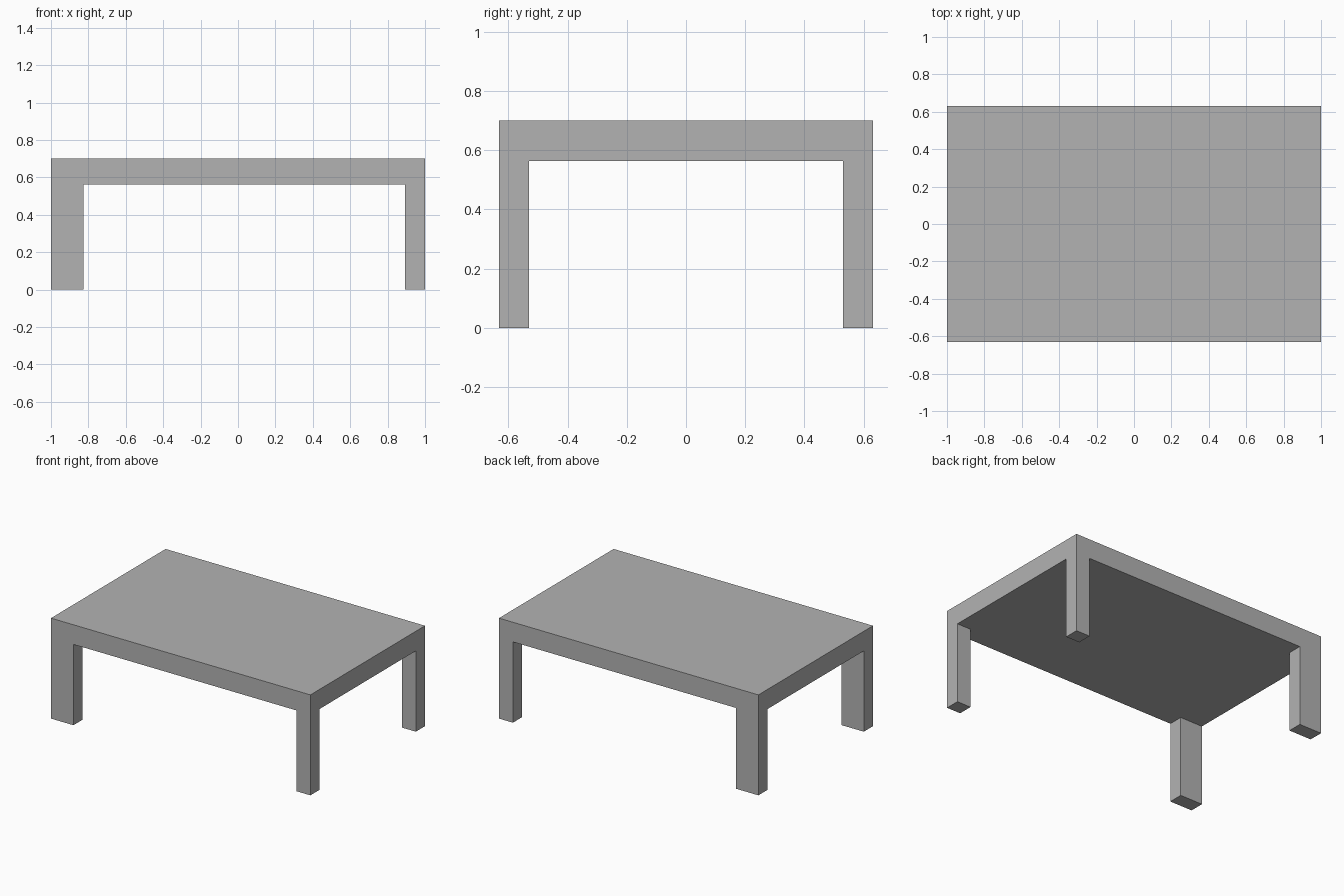
import bpy, bmesh, math
from mathutils import Vector

cube = bpy.data.objects.get("Cube")
if cube:
    bpy.data.objects.remove(cube, do_unlink=True)

HALF_X, HALF_Y = 1.0, 0.631
TOP, UNDERSIDE = 0.70, 0.563
LEG_LEFT_X, LEG_RIGHT_X = -0.827, 0.893   # inner faces of the legs along x
LEG_Y = 0.53                              # inner faces of the legs along y

grey = bpy.data.materials.new("plain grey")
grey.use_nodes = True
colour = (0.45, 0.45, 0.45, 1)
grey.diffuse_color = colour
grey.node_tree.nodes["Principled BSDF"].inputs["Base Color"].default_value = colour

# Tabletop slab
bm = bmesh.new()
bmesh.ops.create_cube(bm, size=1)
bmesh.ops.scale(bm, vec=(2 * HALF_X, 2 * HALF_Y, TOP - UNDERSIDE), verts=bm.verts)
bmesh.ops.translate(bm, vec=(0, 0, (TOP + UNDERSIDE) / 2), verts=bm.verts)

# Cut the slab along the inner leg faces
for axis, pos in (("X", LEG_LEFT_X), ("X", LEG_RIGHT_X), ("Y", -LEG_Y), ("Y", LEG_Y)):
    normal = Vector((axis == "X", axis == "Y", 0))
    bmesh.ops.bisect_plane(bm, geom=bm.verts[:] + bm.edges[:] + bm.faces[:],
                           plane_co=normal * pos, plane_no=normal)

# Legs drawn down from the four underside corners
bm.normal_update()
corners = []
for f in bm.faces:
    c = f.calc_center_median()
    if f.normal.z < -0.9 and abs(c.y) > LEG_Y and not LEG_LEFT_X < c.x < LEG_RIGHT_X:
        corners.append(f)
for f in bmesh.ops.extrude_discrete_faces(bm, faces=corners)["faces"]:
    bmesh.ops.translate(bm, vec=(0, 0, -UNDERSIDE), verts=f.verts)

# Merge flush faces into clean flat sides
bmesh.ops.dissolve_limit(bm, angle_limit=math.radians(1), verts=bm.verts, edges=bm.edges)
bmesh.ops.recalc_face_normals(bm, faces=bm.faces)

mesh = bpy.data.meshes.new("table")
bm.to_mesh(mesh)
bm.free()
mesh.materials.append(grey)
bpy.context.collection.objects.link(bpy.data.objects.new("table", mesh))
